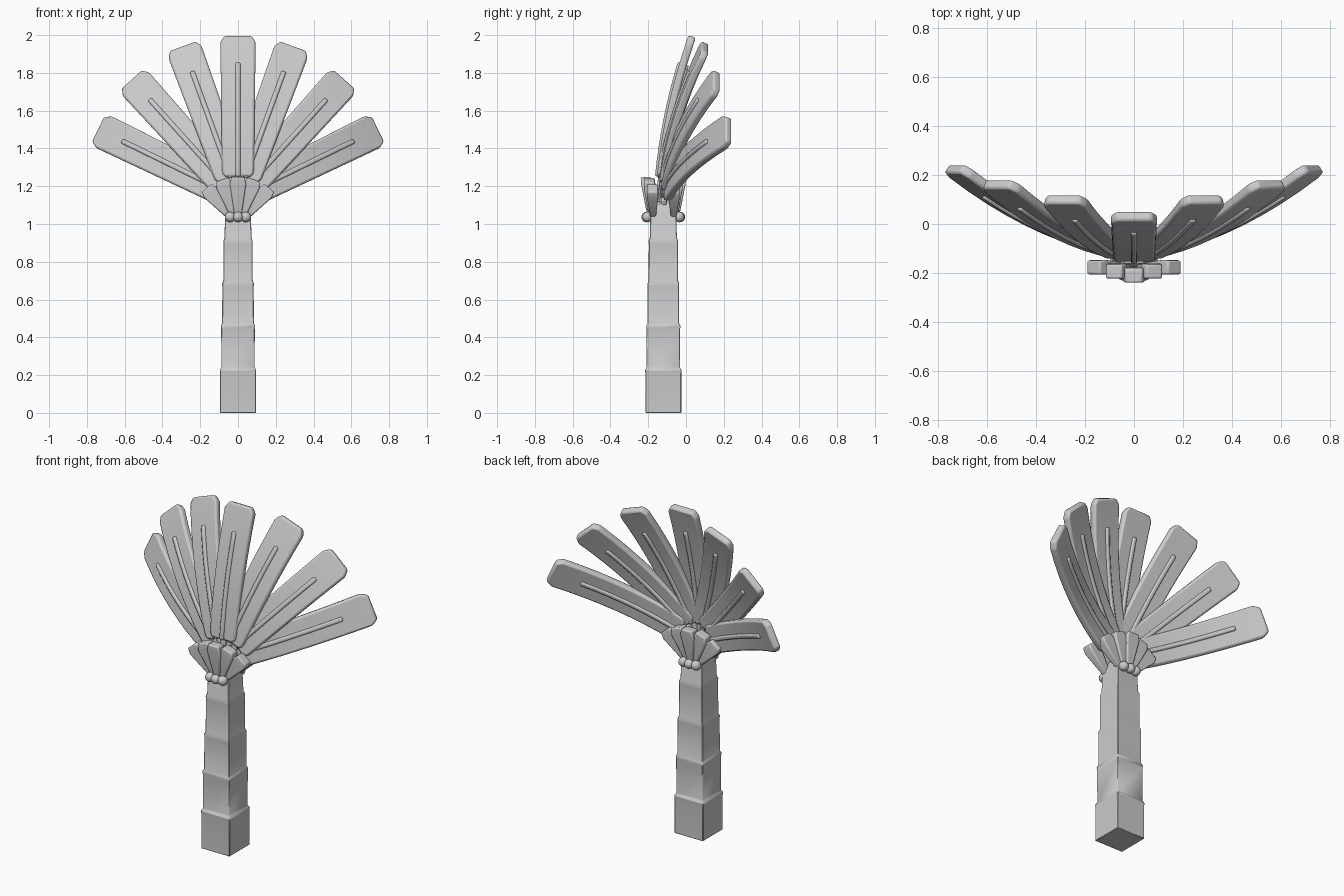
import bpy, bmesh, math
from mathutils import Vector

if "Cube" in bpy.data.objects:
    bpy.data.objects.remove(bpy.data.objects["Cube"])

CY = -0.12      # trunk axis in y
HUB = 1.14      # height from which the fronds radiate


def finish(name, bm, bevel=0.0, segments=2, angle=35):
    bmesh.ops.recalc_face_normals(bm, faces=bm.faces)
    me = bpy.data.meshes.new(name)
    bm.to_mesh(me)
    bm.free()
    ob = bpy.data.objects.new(name, me)
    bpy.context.collection.objects.link(ob)
    bpy.ops.object.select_all(action='DESELECT')
    bpy.context.view_layer.objects.active = ob
    ob.select_set(True)
    bpy.ops.object.shade_smooth_by_angle(angle=math.radians(angle))
    if bevel:
        m = ob.modifiers.new("bevel", 'BEVEL')
        m.width, m.segments = bevel, segments
        m.limit_method, m.angle_limit = 'ANGLE', math.radians(30)
        bpy.ops.object.modifier_move_to_index(modifier="bevel", index=0)
    return ob


def loft(rings):
    """Bridge four-sided rings into a closed tube."""
    bm = bmesh.new()
    vs = [[bm.verts.new(p) for p in ring] for ring in rings]
    for a, b in zip(vs, vs[1:]):
        for i in range(4):
            j = (i + 1) % 4
            bm.faces.new((a[i], a[j], b[j], b[i]))
    bm.faces.new(vs[0])
    bm.faces.new(vs[-1])
    return bm


# Square trunk with a small lip at each growth ring
profile = [(0, .095), (.21, .095), (.225, .097), (.24, .088),
           (.445, .089), (.46, .091), (.475, .084),
           (.67, .083), (.685, .084), (.70, .078),
           (.895, .077), (.91, .078), (.925, .072), (1.05, .068), (1.12, .04)]
finish("trunk", loft([[(sx * h, CY + sy * h, z) for sx, sy in
                       ((-1, -1), (1, -1), (1, 1), (-1, 1))] for z, h in profile]),
       .003, 1)


# Strip that follows the backward curve of a frond
def strip(name, angle, y0, bend, stations, thick, bevel):
    a = math.radians(angle)
    out = Vector((math.sin(a), 0, math.cos(a)))
    side = Vector((math.cos(a), 0, -math.sin(a)))
    back = Vector((0, 1, 0))
    rings = []
    for r, w in stations:
        t = max(r, 0) / .84
        y = y0 + bend * (.3 * t + .7 * t * t)
        slope = bend * (.3 + 1.4 * t) / .84
        n = (back - out * slope).normalized() * thick / 2
        c = Vector((0, y, HUB)) + out * r
        rings.append([c - side * w - n, c + side * w - n, c + side * w + n, c - side * w + n])
    finish(name, loft(rings), bevel)


# Seven fronds: blade, midrib and stalk
for k, (angle, bend, L) in enumerate([(0, .17, .853), (20, .232, .848),
                                      (42, .293, .835), (64, .362, .817)]):
    y0 = -.142 + .008 * k
    for s in ((1,) if k == 0 else (1, -1)):
        body = [(.13 + (L - .162) * i / 8, .084 + .0095 * i / 8) for i in range(9)]
        strip("frond_blade", s * angle, y0, bend,
              [(.108, .068)] + body + [(L, .071)], .041, .011)
        strip("frond_midrib", s * angle, y0, bend,
              [(.11 + (L - .255) * i / 8, .013) for i in range(9)], .062, .008)
        strip("frond_stalk", s * angle, y0, bend,
              [(-.06, .014), (.04, .014), (.14, .014)], .03, .005)

# Leaf sheaths and knobs, on the front and the back of the crown
for f in (-1, 1):
    for i in range(-2, 3):
        k = abs(i)
        a = math.radians(20 * i)
        side = Vector((math.cos(a), 0, -math.sin(a)))
        base = Vector((.021 * i, CY + f * (.07 - .008 * k), 1.04))
        tip = Vector((.083 * i, CY + f * (.092 - .0175 * k), 1.249 - .0145 * k * k))
        d = (tip - base)
        rings = []
        for t, w, h in ((0, .018, .014), (.82, .043, .030), (1, .034, .028)):
            c, n = base + d * t, Vector((0, h, 0))
            rings.append([c - side * w - n, c + side * w - n, c + side * w + n, c - side * w + n])
        finish("leaf_sheath", loft(rings), .007)
    for x in (-.042, 0, .042):
        bm = bmesh.new()
        bmesh.ops.create_uvsphere(bm, u_segments=14, v_segments=8, radius=.028)
        bmesh.ops.translate(bm, verts=bm.verts, vec=(x, CY + f * (.088 - .1 * abs(x)), 1.037))
        finish("crown_knob", bm, angle=60)
